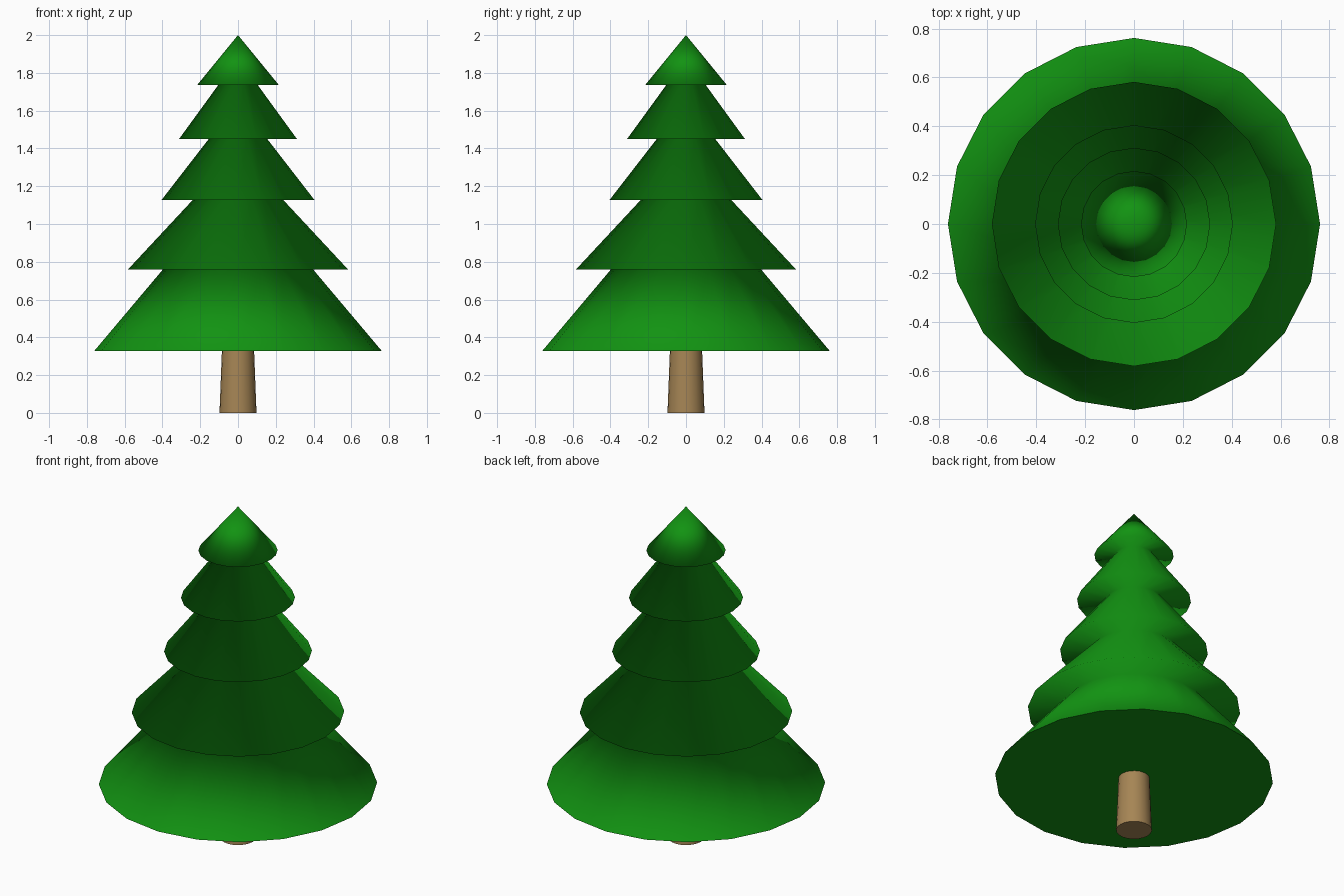
import bpy, bmesh
from math import cos, sin, tau

if "Cube" in bpy.data.objects:
    bpy.data.objects.remove(bpy.data.objects["Cube"])

SIDES = 20


def material(name, rgb):
    mat = bpy.data.materials.new(name)
    mat.diffuse_color = (*rgb, 1)
    mat.use_nodes = True
    mat.node_tree.nodes["Principled BSDF"].inputs["Base Color"].default_value = mat.diffuse_color
    return mat


def lathe(name, profile, mat, tip=None):
    """Revolve (radius, z) points, closing the bottom and either a tip or a flat top."""
    bm = bmesh.new()
    rings = [[bm.verts.new((r * cos(tau * i / SIDES), r * sin(tau * i / SIDES), z))
              for i in range(SIDES)] for r, z in profile]
    for low, high in zip(rings, rings[1:]):
        for i in range(SIDES):
            j = (i + 1) % SIDES
            bm.faces.new((low[i], low[j], high[j], high[i])).smooth = True
    caps = [bm.faces.new(rings[0][::-1])]
    if tip is None:
        caps.append(bm.faces.new(rings[-1]))
    else:
        apex = bm.verts.new((0, 0, tip))
        for i in range(SIDES):
            bm.faces.new((rings[-1][i], rings[-1][(i + 1) % SIDES], apex)).smooth = True
    # Crisp edges around the flat caps
    for cap in caps:
        for edge in cap.edges:
            edge.smooth = False
    mesh = bpy.data.meshes.new(name)
    bm.to_mesh(mesh)
    bm.free()
    mesh.materials.append(mat)
    obj = bpy.data.objects.new(name, mesh)
    bpy.context.collection.objects.link(obj)
    return obj


green = material("needles", (0.006, 0.29, 0.006))
brown = material("bark", (0.38, 0.235, 0.09))

# Foliage: stacked flared tiers as (bottom z, rim radius, radius under next tier)
tiers = [(0.327, 0.762, 0.397), (0.76, 0.582, 0.24), (1.127, 0.405, 0.155),
         (1.45, 0.312, 0.105), (1.735, 0.217, None)]
profile = []
for k, (z, rim, neck) in enumerate(tiers):
    profile.append((rim, z))
    if neck:
        profile.append((neck, tiers[k + 1][0]))
lathe("foliage", profile, green, tip=2.0)

# Trunk
lathe("trunk", [(0.098, 0), (0.085, 0.335)], brown)
